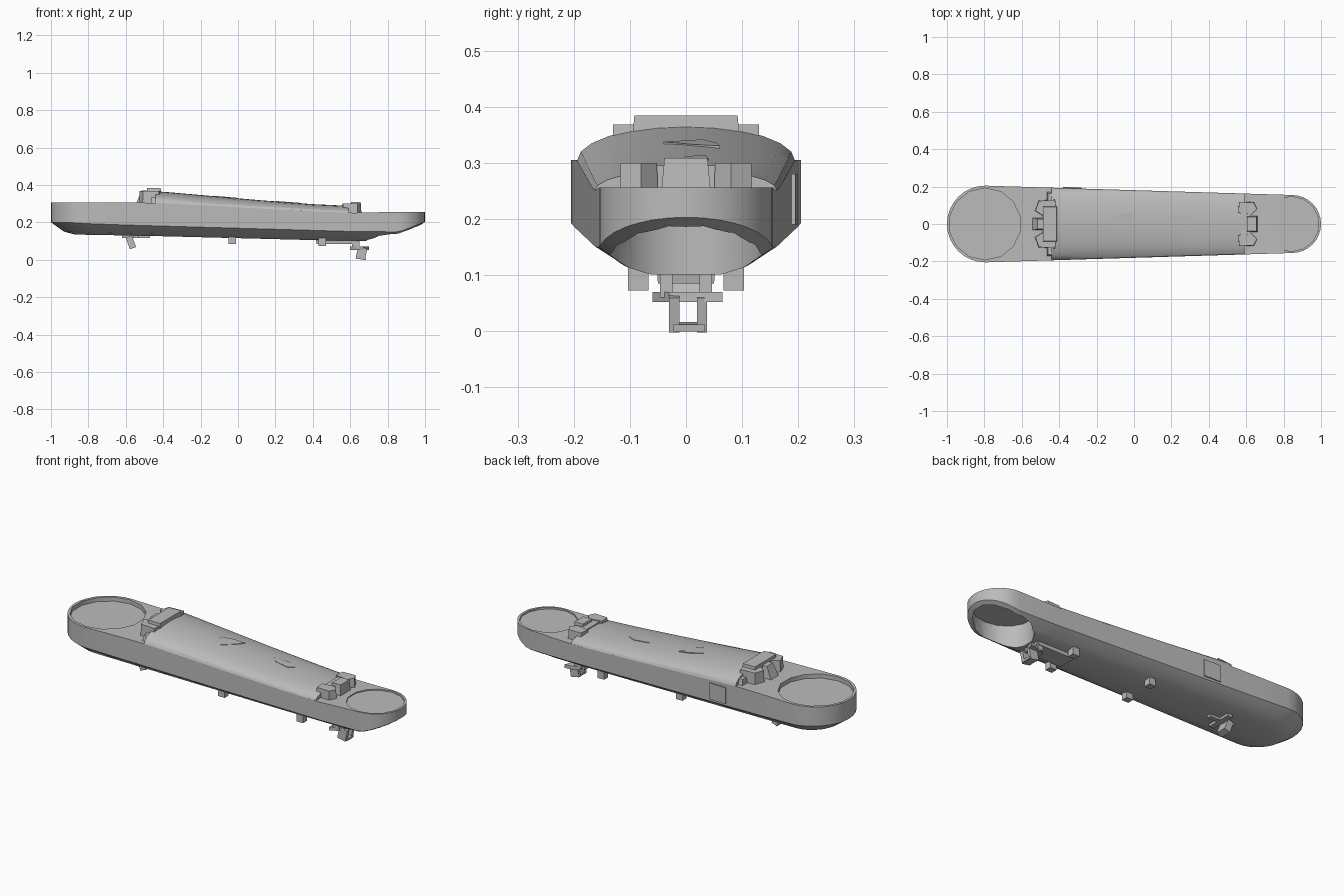
import bpy, bmesh, math
from mathutils import Matrix, Vector

if "Cube" in bpy.data.objects:
    bpy.data.objects.remove(bpy.data.objects["Cube"])

grey = bpy.data.materials.new("mid_grey")
grey.diffuse_color = (0.5, 0.5, 0.5, 1)
grey.use_nodes = True
grey.node_tree.nodes["Principled BSDF"].inputs["Base Color"].default_value = grey.diffuse_color


def finish(name, bm, angle=30):
    bmesh.ops.recalc_face_normals(bm, faces=bm.faces)
    me = bpy.data.meshes.new(name)
    bm.to_mesh(me)
    bm.free()
    me.materials.append(grey)
    ob = bpy.data.objects.new(name, me)
    bpy.context.collection.objects.link(ob)
    smooth(ob, angle)
    return ob


def smooth(ob, angle=30):
    bpy.ops.object.select_all(action='DESELECT')
    ob.select_set(True)
    bpy.context.view_layer.objects.active = ob
    bpy.ops.object.shade_smooth_by_angle(angle=math.radians(angle))


def lerp(table, x):
    """Piecewise linear height along the arm."""
    if x <= table[0][0]:
        return table[0][1]
    for (a, p), (b, q) in zip(table, table[1:]):
        if x <= b:
            return p + (q - p) * (x - a) / (b - a)
    return table[-1][1]


def prism(name, pts, z0, z1, top=1.0, shift=0.0, rot=None, zf=None):
    """Extruded plan polygon; top scales and shifts the upper outline."""
    bm = bmesh.new()
    cx = sum(p[0] for p in pts) / len(pts)
    cy = sum(p[1] for p in pts) / len(pts)
    lift = zf or (lambda x: 0)
    lo = [bm.verts.new((x, y, z0 + lift(x))) for x, y in pts]
    hi = [bm.verts.new((cx + (x - cx) * top + shift, cy + (y - cy) * top, z1 + lift(x)))
          for x, y in pts]
    bm.faces.new(lo)
    bm.faces.new(hi)
    for i in range(len(pts)):
        j = (i + 1) % len(pts)
        bm.faces.new((lo[i], lo[j], hi[j], hi[i]))
    if rot:
        c = Vector((cx, cy, (z0 + z1) / 2))
        bmesh.ops.rotate(bm, verts=bm.verts, cent=c, matrix=Matrix.Rotation(rot, 3, 'Y'))
    return finish(name, bm)


def box(name, x0, x1, y0, y1, z0, z1, **kw):
    return prism(name, [(x0, y0), (x1, y0), (x1, y1), (x0, y1)], z0, z1, **kw)


def disc(cx, r, n, sx=1.0):
    return [(cx + sx * r * math.cos(math.tau * (i + .5) / n),
             r * math.sin(math.tau * (i + .5) / n)) for i in range(n)]


# Height tables along the arm
RIM = [(-.46, .305), (-.1, .285), (.33, .262), (.6, .25), (.75, .256), (1, .256)]
BELT = [(-.92, .20), (-.75, .19), (.82, .145), (.88, .155), (1, .203)]
CHINE = [(-.93, .15), (-.6, .142), (.4, .118), (.8, .112), (.9, .13)]
KEEL = [(-.9, .135), (-.5, .128), (.4, .105), (.8, .099), (.9, .11)]
HUMP = [(-.44, .366), (-.36, .36), (.12, .318), (.4, .297), (.6, .288)]
MID = [-.6, -.45, -.25, -.05, .15, .33, .5, .62]


def half_outline(cl, rl, cr, rr, n=8):
    """Plan of one side: big round end, straight taper, small round end."""
    pts = [(cl - rl * math.cos(i * math.pi / 2 / n), rl * math.sin(i * math.pi / 2 / n))
           for i in range(n + 1)]
    pts += [(x, rl + (rr - rl) * (x - cl) / (cr - cl)) for x in MID]
    pts += [(cr + rr * math.sin(i * math.pi / 2 / n), rr * math.cos(i * math.pi / 2 / n))
            for i in range(n + 1)]
    return pts


# Arm shell: stacked stadium outlines from keel to rim
layers = [(-.78, .09, .79, .06, KEEL), (-.78, .15, .80, .10, CHINE),
          (-.795, .205, .845, .155, BELT), (-.795, .205, .845, .155, RIM)]
bm = bmesh.new()
rings, caps = [], []
for cl, rl, cr, rr, tab in layers:
    half = half_outline(cl, rl, cr, rr)
    up = [bm.verts.new((x, max(y, 0), lerp(tab, x))) for x, y in half]
    dn = [up[0]] + [bm.verts.new((x, -y, lerp(tab, x))) for x, y in half[1:-1]] + [up[-1]]
    rings.append(up + dn[-2:0:-1])
    caps.append((up, dn))
for a, b in zip(rings, rings[1:]):
    for i in range(len(a)):
        j = (i + 1) % len(a)
        bm.faces.new((a[i], a[j], b[j], b[i]))
for up, dn in (caps[0], caps[-1]):
    for i in range(len(up) - 1):
        quad = [up[i], up[i + 1], dn[i + 1], dn[i]]
        bm.faces.new(list(dict.fromkeys(quad)))
shell = finish("arm_shell", bm)

# Round sockets on top and the open underside of the small end
cutters = [prism("big_socket_cutter", disc(-.797, .192, 14), .282, .5),
           prism("small_socket_cutter", disc(.842, .147, 14), .247, .5),
           prism("underside_cutter", disc(.822, .138, 14, 1.15), -.1, .225)]
for c in cutters:
    m = shell.modifiers.new("cut", 'BOOLEAN')
    m.operation, m.solver, m.object = 'DIFFERENCE', 'EXACT', c
    bpy.context.view_layer.objects.active = shell
    bpy.ops.object.modifier_apply(modifier=m.name)
    bpy.data.objects.remove(c)
smooth(shell)

# Domed cover along the middle
bm = bmesh.new()
prev = None
stations = [-.44, -.36, -.2, -.04, .12, .26, .4, .5, .59]
for k, x in enumerate(stations):
    w = .205 - .05 * (x + .795) / 1.64
    zt = lerp(RIM, x)
    h = lerp(HUMP, x) - zt
    ring = [bm.verts.new((x, .92 * w * s, zt - .03)) for s in (-1, 1)]
    ring += [bm.verts.new((x, w * math.cos(i * math.pi / 12), zt + h * math.sin(i * math.pi / 12)))
             for i in range(13)]
    if prev:
        for i in range(len(ring)):
            j = (i + 1) % len(ring)
            bm.faces.new((prev[i], prev[j], ring[j], ring[i]))
    if k in (0, len(stations) - 1):
        bm.faces.new(ring)
    prev = ring
finish("domed_cover", bm)

# Raised details on the cover
zh = lambda x: lerp(HUMP, x)
prism("cover_hatch_large", [(-.13, .03), (-.06, .055), (.0, .06), (-.03, .01), (-.08, -.04)],
      -.012, .002, zf=zh)
prism("cover_hatch_small", [(.2, .035), (.29, .04), (.34, .015), (.31, -.01), (.23, 0)],
      -.012, .002, zf=zh)

# Bracket beside the big socket
box("big_bracket_lip", -.49, -.41, -.10, .10, .30, .384, top=.92)
box("big_bracket_centre", -.55, -.43, -.035, .035, .29, .37, top=.75, shift=.02)
for s, side in ((-1, "front"), (1, "back")):
    prism("big_bracket_lug_" + side,
          [(-.53, s * .07), (-.51, s * .125), (-.42, s * .132), (-.41, s * .06), (-.49, s * .045)],
          .29, .368, top=.95)
    box("big_bracket_foot_" + side, -.47, -.41, min(s * .10, s * .175), max(s * .10, s * .175),
        .28, .335, top=.7)
    # Bracket beside the small socket
    prism("small_bracket_lug_" + side,
          [(.555, s * .06), (.56, s * .115), (.64, s * .118), (.66, s * .08), (.63, s * .05)],
          .24, .30, top=.95)
    # Underside tabs
    for i, x in enumerate((-.03, .45)):
        zk = lerp(KEEL, x)
        box(f"underside_tab_{side}_{i}", x - .02, x + .02, s * .085 - .018, s * .085 + .018,
            zk - .032, zk + .02)
box("small_bracket_bar", .57, .625, -.10, .10, .24, .295)
box("small_bracket_centre", .60, .66, -.045, .045, .24, .309, top=.85)

# Side access panel
xa, xb = -.38, -.28
ya, yb = [.205 - .05 * (x + .795) / 1.64 for x in (xa, xb)]
prism("side_panel", [(xa, ya - .01), (xb, yb - .01), (xb, yb + .006), (xa, ya + .006)], .19, .28)

# Hook under the small end
box("hook_base", .42, .64, -.05, .05, .085, .115, top=1.05)
for s in (-1, 1):
    box("hook_stem", .61, .65, s * .035 - .011, s * .035 + .011, .06, .12)
prism("hook_plate", [(.60, -.06), (.67, -.03), (.70, .065), (.66, .06), (.60, .03)], .052, .07)
box("hook_side_front", .635, .685, -.03, -.012, .002, .065, rot=.2)
box("hook_side_back", .635, .685, .02, .037, .002, .065, rot=.2)
box("hook_foot", .635, .685, -.022, .034, .002, .014, rot=.1)

# Clip under the big end
box("clip_leg", -.59, -.555, -.03, .03, .06, .125, rot=-.35)
box("clip_arm", -.62, -.47, -.012, .012, .115, .14)
box("clip_cross", -.56, -.53, -.07, .07, .115, .14)
